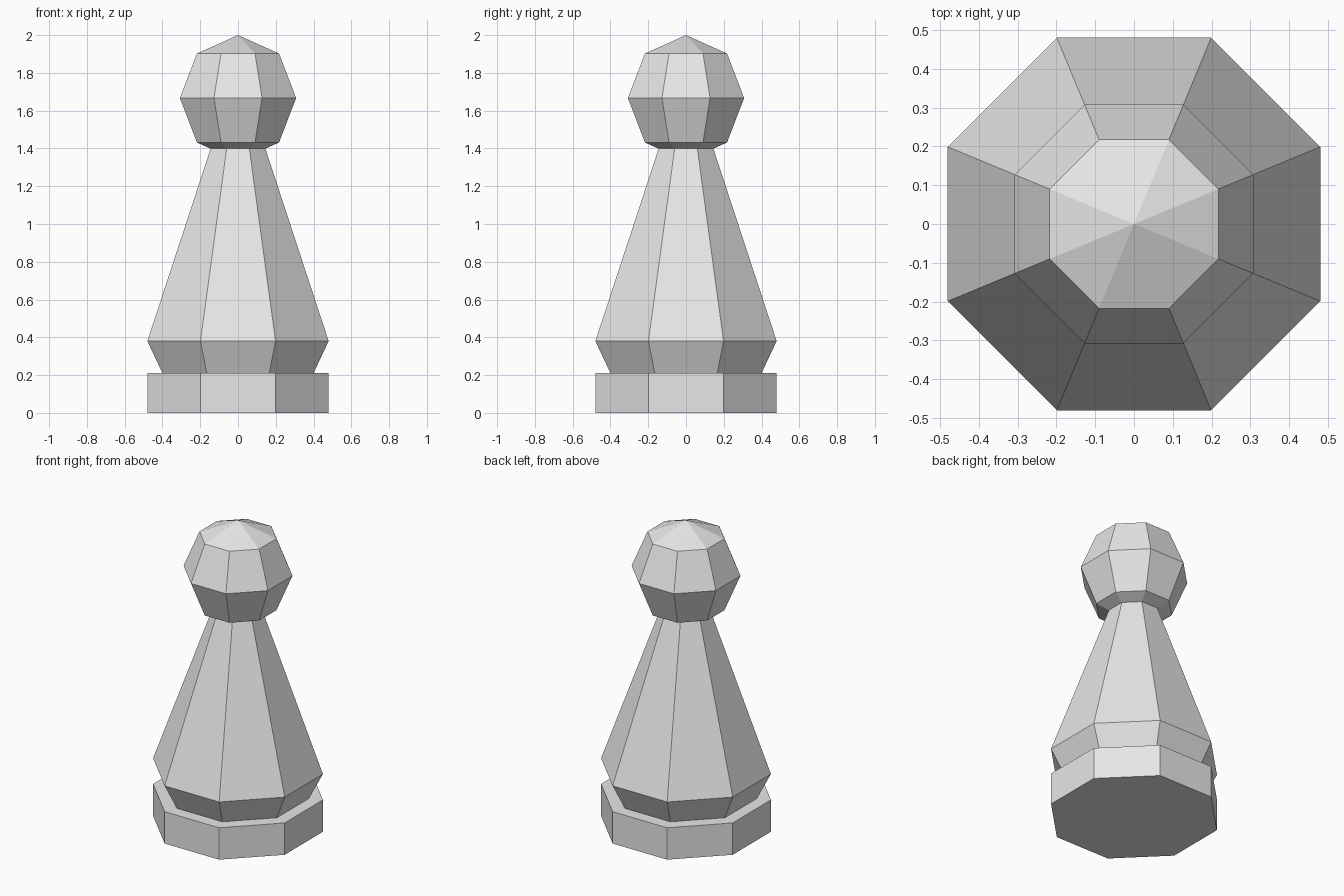
import bpy
import bmesh
from math import cos, sin, pi, tau

cube = bpy.data.objects.get("Cube")
if cube:
    bpy.data.objects.remove(cube, do_unlink=True)

SIDES = 8

grey = bpy.data.materials.new("light_grey")
grey.use_nodes = True
grey.diffuse_color = (0.8, 0.8, 0.8, 1)
grey.node_tree.nodes["Principled BSDF"].inputs["Base Color"].default_value = (0.8, 0.8, 0.8, 1)


def turned(name, profile):
    """Closed octagonal solid from (distance to flat side, height) pairs, bottom to top."""
    bm = bmesh.new()
    rings = []
    for flat, z in profile:
        if flat == 0:
            rings.append([bm.verts.new((0, 0, z))] * SIDES)
            continue
        r = flat / cos(pi / SIDES)
        angles = [(i + 0.5) * tau / SIDES for i in range(SIDES)]
        rings.append([bm.verts.new((r * cos(a), r * sin(a), z)) for a in angles])
    for low, high in zip(rings, rings[1:]):
        for i in range(SIDES):
            j = (i + 1) % SIDES
            corners = dict.fromkeys((low[i], low[j], high[j], high[i]))
            bm.faces.new(list(corners))
    # Flat ends
    for ring in (rings[0], rings[-1]):
        if ring[0] is not ring[1]:
            bm.faces.new(ring)
    bmesh.ops.recalc_face_normals(bm, faces=bm.faces)
    mesh = bpy.data.meshes.new(name)
    bm.to_mesh(mesh)
    bm.free()
    mesh.materials.append(grey)
    obj = bpy.data.objects.new(name, mesh)
    bpy.context.collection.objects.link(obj)
    return obj


# Flat plinth
turned("base", [(0.48, 0), (0.48, 0.21)])

# Flared collar and tapering body, ending inside the head
turned("body", [(0.40, 0.21), (0.48, 0.38), (0.13, 1.445)])

# Faceted ball: four bands from pole to pole
RADIUS, CENTRE = 0.333, 1.667
flat_radius = RADIUS * cos(pi / SIDES)
ball = [(flat_radius * sin(k * pi / 4), CENTRE - RADIUS * cos(k * pi / 4)) for k in range(1, 4)]
turned("head", [(0, CENTRE - RADIUS), *ball, (0, CENTRE + RADIUS)])
